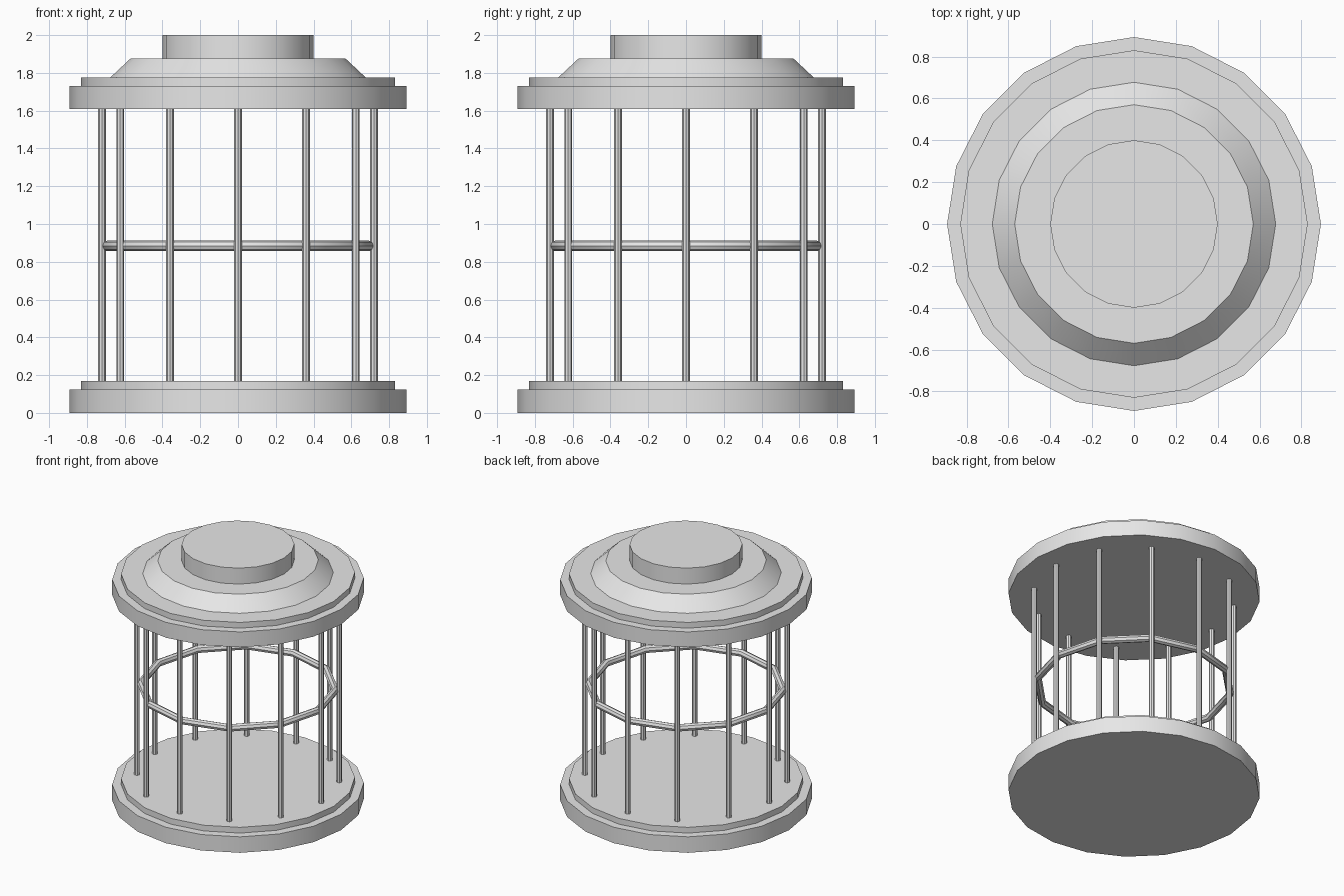
import bpy
import math

cube = bpy.data.objects.get("Cube")
if cube:
    bpy.data.objects.remove(cube, do_unlink=True)

# Single grey finish
GREY = (0.8, 0.8, 0.8, 1.0)
metal = bpy.data.materials.new("plain_grey")
metal.use_nodes = True
metal.diffuse_color = GREY
metal.node_tree.nodes["Principled BSDF"].inputs["Base Color"].default_value = GREY


def finish(name):
    obj = bpy.context.object
    obj.name = name
    obj.data.materials.append(metal)
    bpy.ops.object.shade_smooth_by_angle(angle=math.radians(30))
    return obj


def disc(name, z0, z1, r0, r1=None, sides=20, x=0, y=0):
    """Upright cylinder or cone frustum with a corner on each axis."""
    bpy.ops.mesh.primitive_cone_add(
        vertices=sides, radius1=r0, radius2=r0 if r1 is None else r1,
        depth=z1 - z0, location=(x, y, (z0 + z1) / 2))
    return finish(name)


# Base
disc("base_rim", 0, 0.125, 0.893)
disc("base_step", 0.125, 0.17, 0.83)

# Lid
disc("lid_rim", 1.61, 1.73, 0.893)
disc("lid_step", 1.73, 1.775, 0.83)
disc("lid_slope", 1.775, 1.875, 0.677, 0.57)
disc("lid_cap", 1.875, 2.0, 0.40)

# Cage bars
BARS = 12
for i in range(BARS):
    a = math.tau * i / BARS
    disc(f"bar_{i + 1}", 0.165, 1.615, 0.02, sides=8,
         x=0.72 * math.cos(a), y=0.72 * math.sin(a))

# Middle ring, with its corners at the bars
bpy.ops.mesh.primitive_torus_add(
    major_segments=BARS, minor_segments=8, major_radius=0.693,
    minor_radius=0.028, location=(0, 0, 0.884))
finish("middle_ring")
